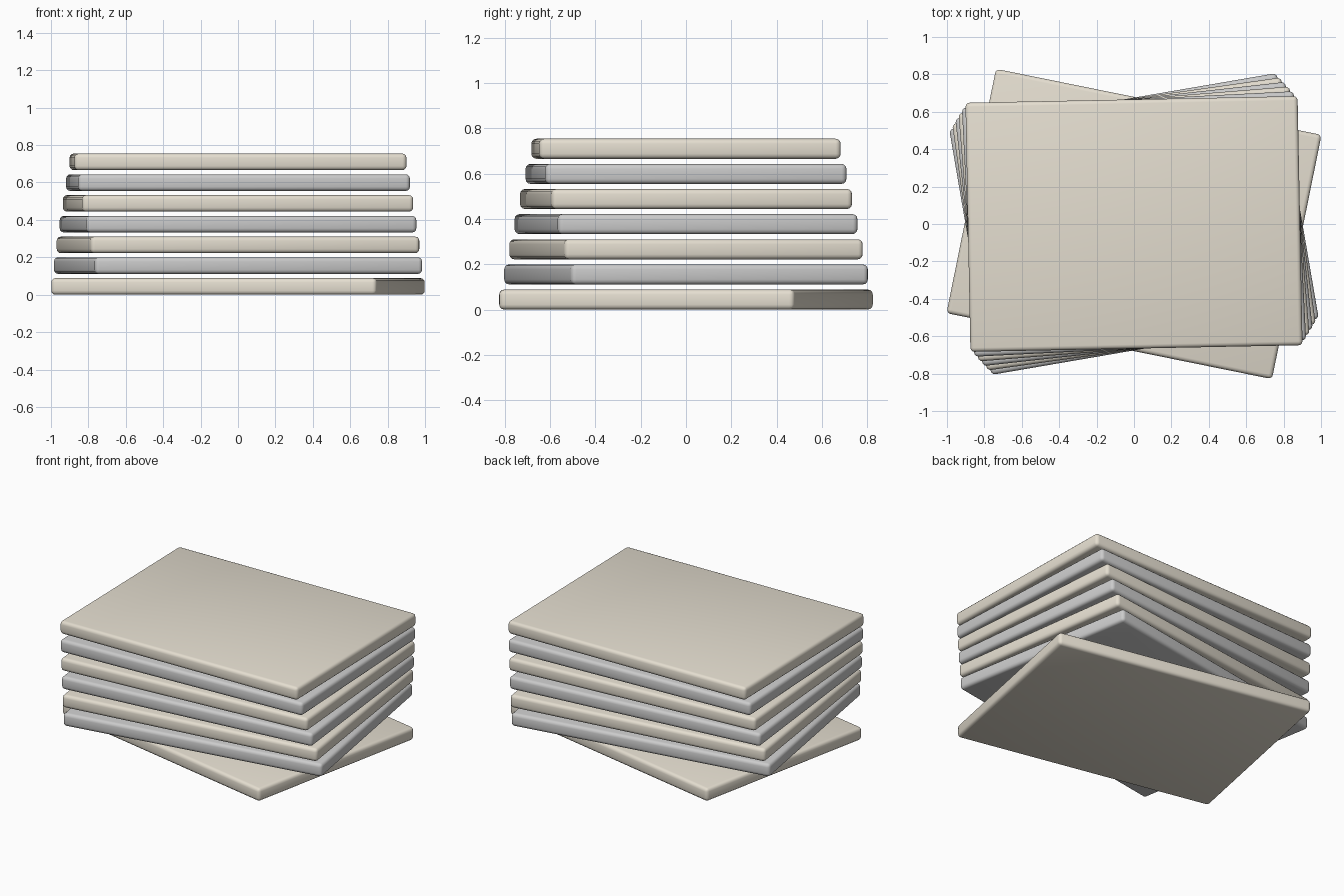
import bpy
import math

if "Cube" in bpy.data.objects:
    bpy.data.objects.remove(bpy.data.objects["Cube"])

WIDTH, DEPTH, THICK = 1.776, 1.332, 0.0885
PITCH = 0.111
EDGE = 0.022

beige = bpy.data.materials.new("beige")
beige.diffuse_color = (0.78, 0.73, 0.63, 1)
beige.use_nodes = True
beige.node_tree.nodes["Principled BSDF"].inputs["Base Color"].default_value = beige.diffuse_color


def add_slab(name, level, angle, material=None):
    """One rounded rectangular slab, turned about the vertical axis."""
    bpy.ops.mesh.primitive_cube_add(
        size=1, location=(0, 0, THICK / 2 + level * PITCH), rotation=(0, 0, angle))
    slab = bpy.context.object
    slab.name = name
    slab.scale = (WIDTH, DEPTH, THICK)
    bpy.ops.object.transform_apply(location=False, rotation=False, scale=True)
    bevel = slab.modifiers.new("rounded_edges", 'BEVEL')
    bevel.width = EDGE
    bevel.segments = 3
    bpy.ops.object.modifier_apply(modifier=bevel.name)
    bpy.ops.object.shade_smooth_by_angle(angle=math.radians(35))
    if material:
        slab.data.materials.append(material)


# Bottom slab is turned the opposite way
add_slab("bottom_slab", 0, -0.2, beige)

# Fanned stack: each slab turns a little less, colours alternate
for i in range(1, 7):
    add_slab(f"slab_{i}", i, 0.2 - 0.03 * i, beige if i % 2 == 0 else None)
